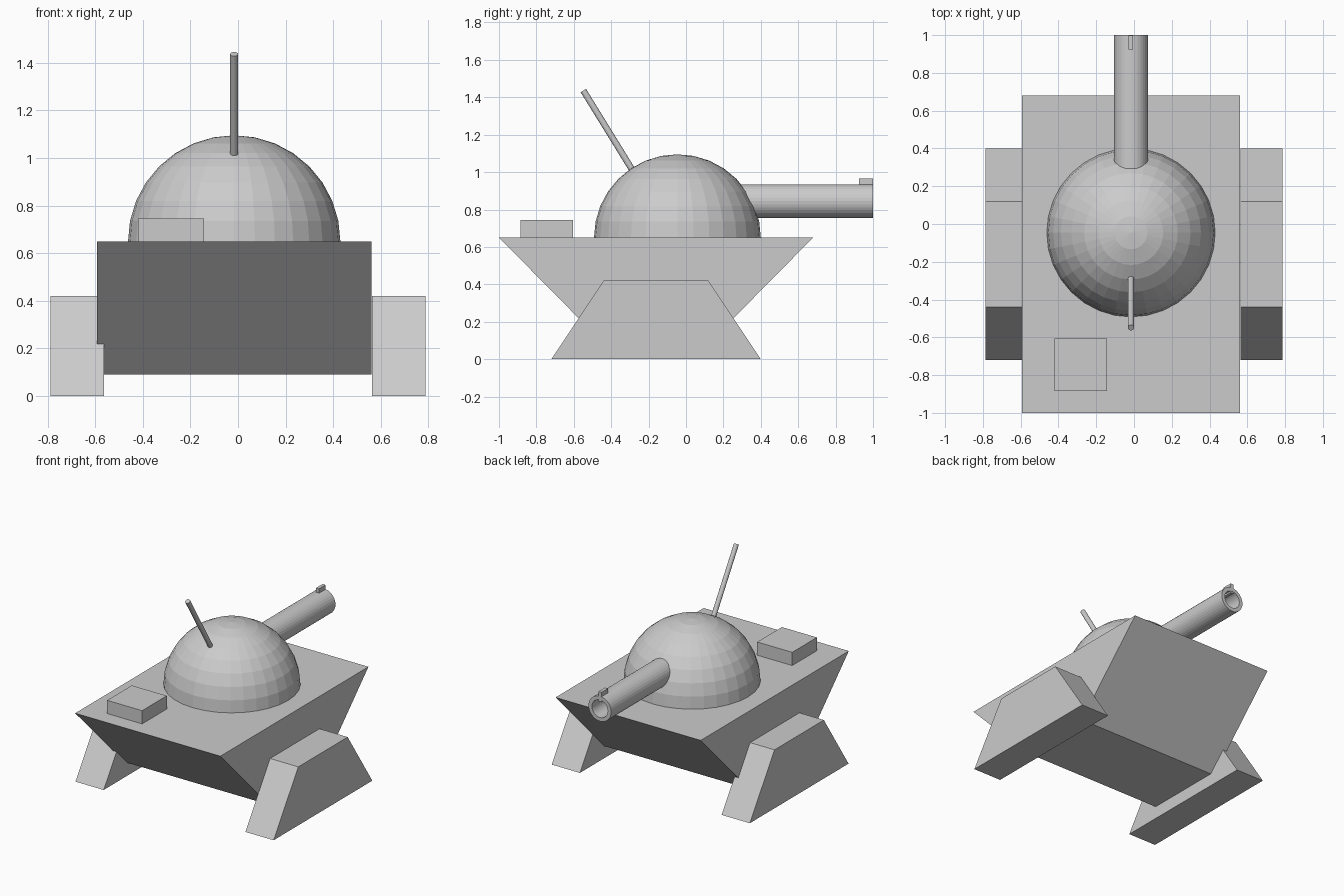
import bpy, bmesh
from math import cos, sin, pi
from mathutils import Vector, Matrix

if "Cube" in bpy.data.objects:
    bpy.data.objects.remove(bpy.data.objects["Cube"])

CX = -0.016  # shared centre line of hull, turret and gun


def make_object(name, bm):
    bmesh.ops.recalc_face_normals(bm, faces=bm.faces)
    mesh = bpy.data.meshes.new(name)
    bm.to_mesh(mesh)
    bm.free()
    obj = bpy.data.objects.new(name, mesh)
    bpy.context.collection.objects.link(obj)
    return obj


def extrude_profile(name, profile, x0, x1):
    """Side profile in (y, z) extruded along x."""
    bm = bmesh.new()
    face = bm.faces.new([bm.verts.new((x0, y, z)) for y, z in profile])
    ext = bmesh.ops.extrude_face_region(bm, geom=[face])
    verts = [g for g in ext["geom"] if isinstance(g, bmesh.types.BMVert)]
    bmesh.ops.translate(bm, verts=verts, vec=(x1 - x0, 0, 0))
    return make_object(name, bm)


def box(name, x0, x1, y0, y1, z0, z1):
    return extrude_profile(name, [(y0, z0), (y1, z0), (y1, z1), (y0, z1)], x0, x1)


# Hull and the pair of track blocks
extrude_profile("hull", [(-0.447, 0.09), (0.127, 0.09), (0.68, 0.65), (-1.0, 0.65)], -0.593, 0.56)
track = [(-0.72, 0), (0.40, 0), (0.12, 0.42), (-0.44, 0.42)]
for side, name in ((-1, "left_track"), (1, "right_track")):
    extrude_profile(name, track, side * 0.675 - 0.112, side * 0.675 + 0.112)

# Deck hatch
box("hatch", -0.42, -0.142, -0.885, -0.605, 0.645, 0.745)

# Domed turret: upper half of a sphere, closed underneath
bm = bmesh.new()
bmesh.ops.create_uvsphere(bm, u_segments=32, v_segments=16, radius=0.446)
cut = bmesh.ops.bisect_plane(bm, geom=bm.verts[:] + bm.edges[:] + bm.faces[:], dist=1e-4,
                             plane_co=(0, 0, 0), plane_no=(0, 0, 1), clear_inner=True)
bmesh.ops.holes_fill(bm, edges=[e for e in bm.edges if e.is_boundary], sides=0)
bmesh.ops.translate(bm, verts=bm.verts, vec=(CX, -0.046, 0.649))
make_object("turret", bm)

# Gun barrel with a recessed bore: rings of (radius, y), capped at both ends
bm = bmesh.new()
N = 32
rings = []
for r, y in ((0.09, 0.2), (0.09, 1.0), (0.063, 1.0), (0.063, 0.35)):
    rings.append([bm.verts.new((CX + r * cos(2 * pi * i / N), y, 0.845 + r * sin(2 * pi * i / N)))
                  for i in range(N)])
for a, b in zip(rings, rings[1:]):
    for i in range(N):
        j = (i + 1) % N
        bm.faces.new((a[i], a[j], b[j], b[i]))
bm.faces.new(rings[0])
bm.faces.new(rings[-1])
make_object("gun_barrel", bm)

# Front sight, set through the top of the muzzle
box("gun_sight", CX - 0.012, CX + 0.012, 0.925, 0.999, 0.895, 0.965)

# Antenna leaning away from the turret
start, end = Vector((CX, -0.28, 1.0)), Vector((CX, -0.549, 1.436))
axis = end - start
bm = bmesh.new()
bmesh.ops.create_cone(bm, cap_ends=True, segments=16, radius1=0.017, radius2=0.017, depth=axis.length,
                      matrix=Matrix.Translation((start + end) / 2) @ axis.to_track_quat("Z", "Y").to_matrix().to_4x4())
make_object("antenna", bm)
